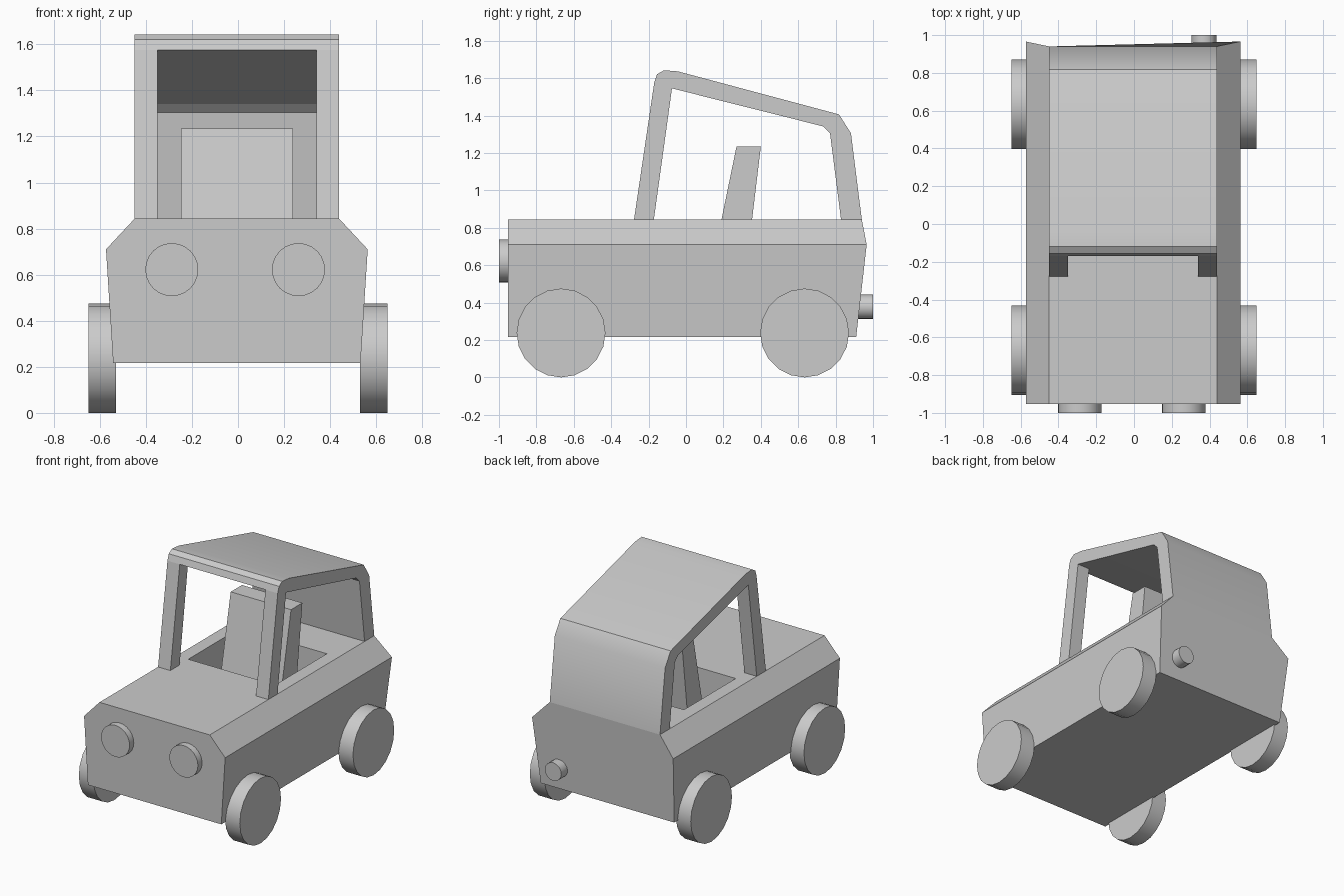
import bpy, bmesh
from math import pi, radians
from mathutils import Matrix

if "Cube" in bpy.data.objects:
    bpy.data.objects.remove(bpy.data.objects["Cube"])

CX = -0.005  # body centre line


def finish(bm, name, smooth=False):
    bmesh.ops.recalc_face_normals(bm, faces=bm.faces)
    me = bpy.data.meshes.new(name)
    bm.to_mesh(me)
    bm.free()
    ob = bpy.data.objects.new(name, me)
    bpy.context.collection.objects.link(ob)
    if smooth:
        bpy.ops.object.select_all(action='DESELECT')
        ob.select_set(True)
        bpy.context.view_layer.objects.active = ob
        bpy.ops.object.shade_smooth_by_angle(angle=radians(30))
    return ob


def loft(name, a, b, smooth=False):
    """Solid between two matching rings of points."""
    bm = bmesh.new()
    ra, rb = [[bm.verts.new(p) for p in ring] for ring in (a, b)]
    n = len(ra)
    bm.faces.new(ra)
    bm.faces.new(rb[::-1])
    for i in range(n):
        j = (i + 1) % n
        bm.faces.new((ra[i], ra[j], rb[j], rb[i]))
    return finish(bm, name, smooth)


def extrude_x(name, profile, x0, x1, smooth=False):
    return loft(name, [(x0, y, z) for y, z in profile],
                [(x1, y, z) for y, z in profile], smooth)


def cylinder(name, centre, radius, depth, axis, sides):
    bm = bmesh.new()
    rot = Matrix.Rotation(pi / 2, 4, 'Y' if axis == 'X' else 'X')
    bmesh.ops.create_cone(bm, cap_ends=True, segments=sides, radius1=radius,
                          radius2=radius, depth=depth,
                          matrix=Matrix.Translation(centre) @ rot)
    return finish(bm, name, True)


# body: chamfered section, rear end leaning with height
half = [(0.537, 0.217, 0.91), (0.568, 0.71, 0.966), (0.444, 0.843, 0.94)]
section = [(CX + x, z, y) for x, z, y in half]
section += [(CX - x, z, y) for x, z, y in reversed(half)]
body = loft("body", [(x, -0.952, z) for x, z, y in section],
            [(x, y, z) for x, z, y in section])

# cabin recess in the deck
cutter = extrude_x("recess_cutter",
                   [(-0.065, 0.5), (0.53, 0.5), (0.53, 1.0), (-0.065, 1.0)],
                   CX - 0.35, CX + 0.35)
cutter.hide_render = True
mod = body.modifiers.new("recess", 'BOOLEAN')
mod.operation = 'DIFFERENCE'
mod.object = cutter
mod.solver = 'EXACT'
bpy.context.view_layer.objects.active = body
bpy.ops.object.modifier_apply(modifier=mod.name)
bpy.data.objects.remove(cutter)

# roof and back panel in one bent sheet
roof = [(-0.17, 1.575), (-0.155, 1.62), (-0.118, 1.642), (-0.043, 1.636),
        (0.818, 1.406), (0.882, 1.305), (0.94, 0.843), (0.829, 0.843),
        (0.77, 1.305), (0.733, 1.342), (-0.075, 1.545)]
extrude_x("roof", roof, CX - 0.444, CX + 0.444, True)

# front pillars
pillar = [(-0.278, 0.843), (-0.17, 1.575), (-0.075, 1.545), (-0.172, 0.843)]
for side, s in (("left", -1), ("right", 1)):
    extrude_x(side + "_pillar", pillar, CX + s * 0.345, CX + s * 0.444)

# seat
seat = [(0.119, 0.5), (0.27, 1.234), (0.40, 1.234), (0.312, 0.5)]
extrude_x("seat", seat, CX - 0.243, CX + 0.243)

# wheels
for end, y in (("front", -0.668), ("rear", 0.634)):
    for side, s in (("left", -1), ("right", 1)):
        cylinder(f"{end}_{side}_wheel", (s * 0.589, y, 0.2375),
                 0.2375, 0.118, 'X', 20)

# headlights
for side, s in (("left", -1), ("right", 1)):
    cylinder(side + "_headlight", (s * 0.275 - 0.0125, -0.97, 0.622),
             0.115, 0.06, 'Y', 24)

# exhaust pipe
cylinder("exhaust", (0.37, 0.95, 0.377), 0.066, 0.10, 'Y', 16)
